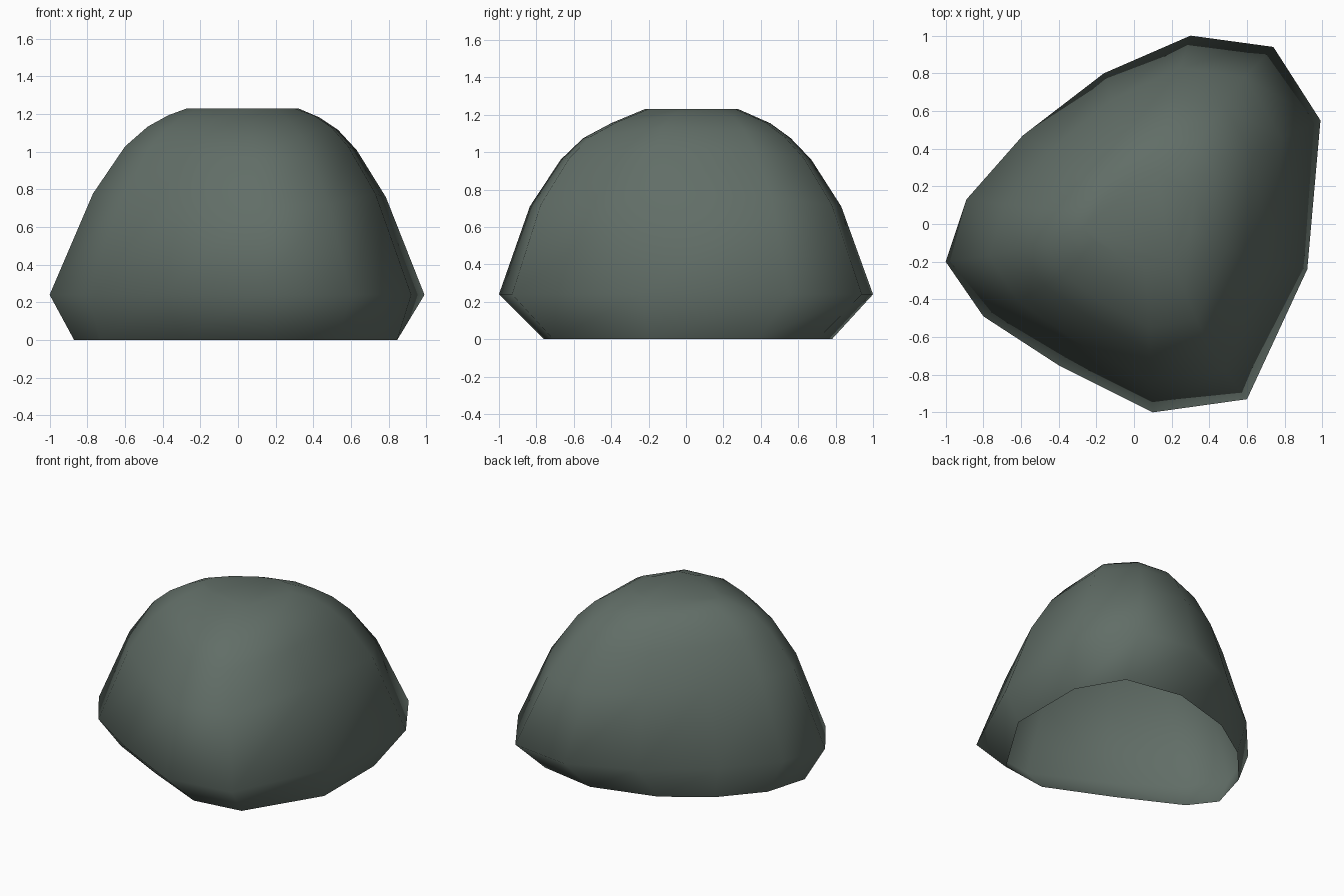
import bpy, bmesh

if "Cube" in bpy.data.objects:
    bpy.data.objects.remove(bpy.data.objects["Cube"])

# Widest outline of the boulder, clockwise from the left tip
OUTLINE = [(-1.0, -.2), (-.89, .13), (-.59, .47), (-.16, .8), (.3, 1.0), (.74, .94),
           (.99, .55), (.92, -.24), (.6, -.93), (.1, -1.0), (-.4, -.75), (-.8, -.49)]
# Rim on the ground, same order
FOOT = [(-.87, -.146), (-.782, .16), (-.54, .436), (-.222, .647), (.24, .78), (.66, .704),
        (.845, .384), (.845, -.197), (.527, -.71), (.169, -.76), (-.295, -.55), (-.73, -.328)]
# Upper rings: height, sag towards front and back, x min, x max, y min, y max
RINGS = [(.24, 0, -1.0, .99, -1.0, 1.0),
         (.78, .07, -.77, .785, -.835, .83),
         (1.03, .07, -.6, .63, -.67, .67),
         (1.135, .06, -.48, .53, -.55, .56),
         (1.195, .04, -.37, .43, -.4, .45),
         (1.23, 0, -.27, .32, -.22, .28)]


def fit(v, lo, hi, a, b):
    return a + (v - lo) / (hi - lo) * (b - a)


bm = bmesh.new()
loops = [[bm.verts.new((x, y, 0)) for x, y in FOOT]]
for z, sag, x0, x1, y0, y1 in RINGS:
    loops.append([bm.verts.new((fit(x, -1, .99, x0, x1), fit(y, -1, 1, y0, y1),
                                z - sag * y * y)) for x, y in OUTLINE])

# Sides and top; the underside is open
n = len(OUTLINE)
for low, high in zip(loops, loops[1:]):
    for i in range(n):
        j = (i + 1) % n
        bm.faces.new((low[j], low[i], high[i], high[j])).smooth = True
top = bm.faces.new(loops[-1][::-1])
top.smooth = True

mesh = bpy.data.meshes.new("boulder")
bm.to_mesh(mesh)
bm.free()
boulder = bpy.data.objects.new("boulder", mesh)
bpy.context.collection.objects.link(boulder)

# Grey-green stone
stone = bpy.data.materials.new("stone")
stone.diffuse_color = (.12, .155, .135, 1)
stone.use_nodes = True
stone.node_tree.nodes["Principled BSDF"].inputs["Base Color"].default_value = stone.diffuse_color
mesh.materials.append(stone)
